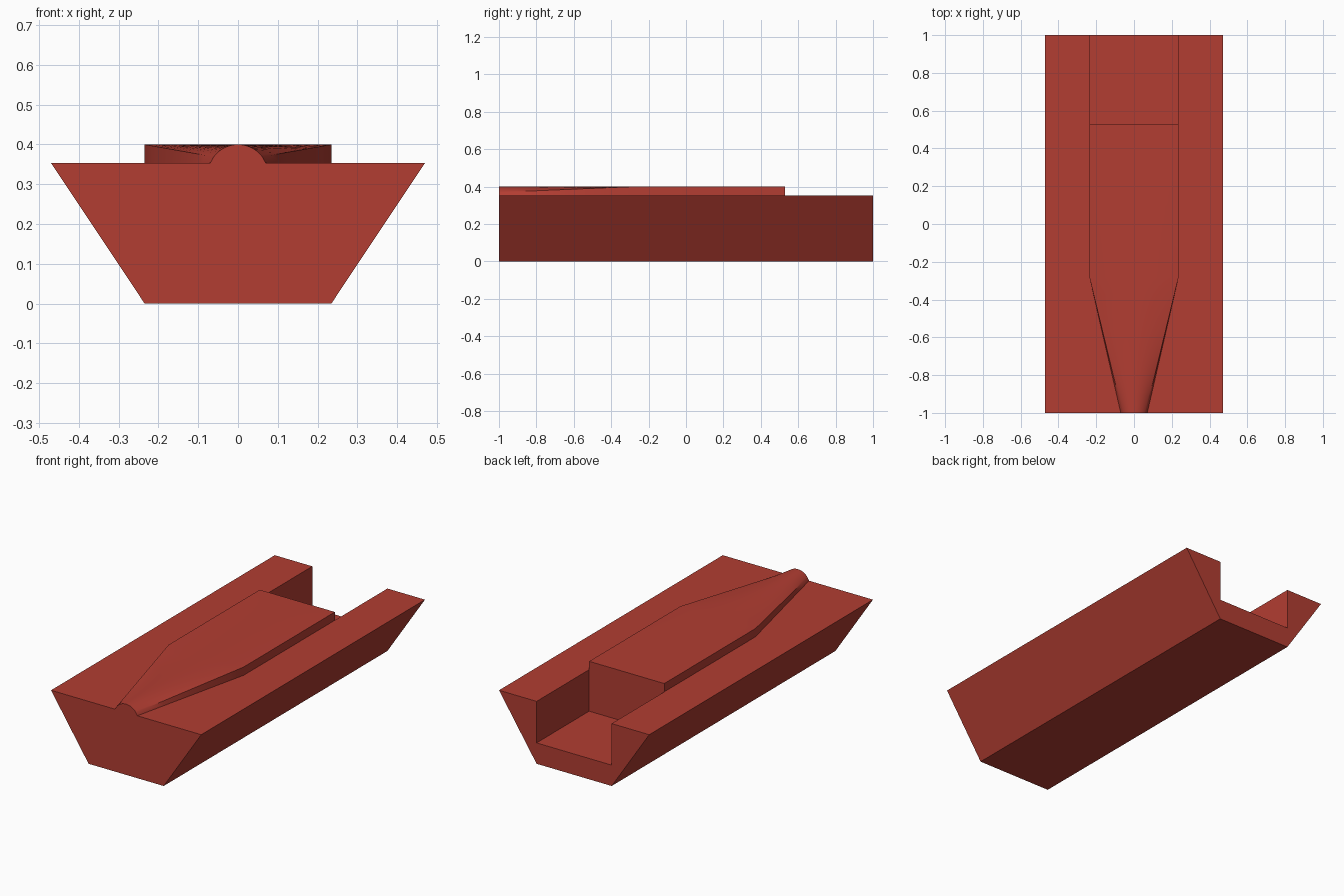
import bpy, bmesh, math

if "Cube" in bpy.data.objects:
    bpy.data.objects.remove(bpy.data.objects["Cube"])

W, B, H, TOP = 0.47, 0.235, 0.353, 0.4   # half widths, deck height, ridge height
FLOOR, SLOT_Y, TAPER_Y = 0.118, 0.53, -0.285
R = 0.0755                               # radius of the rounded nose

red = bpy.data.materials.new("brick red")
red.diffuse_color = (0.447, 0.047, 0.032, 1)
red.use_nodes = True
red.node_tree.nodes["Principled BSDF"].inputs["Base Color"].default_value = red.diffuse_color


def loft(name, sections):
    """Skin equal-length closed sections [(x, y, z), ...] and cap both ends."""
    bm = bmesh.new()
    rings = [[bm.verts.new(p) for p in s] for s in sections]
    n = len(rings[0])
    for a, b in zip(rings, rings[1:]):
        for i in range(n):
            j = (i + 1) % n
            bm.faces.new((a[i], a[j], b[j], b[i]))
    bm.faces.new(rings[0])
    bm.faces.new(rings[-1])
    bmesh.ops.recalc_face_normals(bm, faces=bm.faces)
    me = bpy.data.meshes.new(name)
    bm.to_mesh(me)
    bm.free()
    ob = bpy.data.objects.new(name, me)
    bpy.context.collection.objects.link(ob)
    me.materials.append(red)
    return ob


def prism(name, profile, y0, y1):
    return loft(name, [[(x, y, z) for x, z in profile] for y in (y0, y1)])


def ridge_section(y, t, n=24):
    """t = 0 gives the rounded nose, t = 1 the full rectangular block."""
    w = 0.07 + (B - 0.07) * t
    pts = [(-w, y, 0.3), (-w, y, H)]
    for i in range(n + 1):
        u = 2 * i / n - 1
        a = u * math.asin(0.061 / R)
        x, z = R * math.sin(a), TOP - R + R * math.cos(a)
        pts.append((x + (u * B - x) * t, y, z + (TOP - z) * t))
    return pts + [(w, y, H), (w, y, 0.3)]


def combine(target, tool, operation):
    mod = target.modifiers.new(operation, 'BOOLEAN')
    mod.operation, mod.solver, mod.object = operation, 'EXACT', tool
    bpy.context.view_layer.objects.active = target
    bpy.ops.object.modifier_apply(modifier=mod.name)
    bpy.data.objects.remove(tool)


# Tapered bar
body = prism("grooved_bar", [(-B, 0), (B, 0), (W, H), (-W, H)], -1, 1)

# Raised ridge narrowing to a rounded nose
steps = 8
secs = [ridge_section(-1 + (TAPER_Y + 1) * k / steps, k / steps) for k in range(steps + 1)]
ridge = loft("ridge", secs + [ridge_section(0.7, 1)])
combine(body, ridge, 'UNION')

# Open slot at the back, which also squares off the ridge end
slot = prism("slot", [(-B, FLOOR), (B, FLOOR), (B, 0.6), (-B, 0.6)], SLOT_Y, 1.2)
combine(body, slot, 'DIFFERENCE')

# Smooth nose, crisp edges
bpy.ops.object.select_all(action='DESELECT')
body.select_set(True)
bpy.context.view_layer.objects.active = body
bpy.ops.object.shade_smooth_by_angle(angle=math.radians(25))
